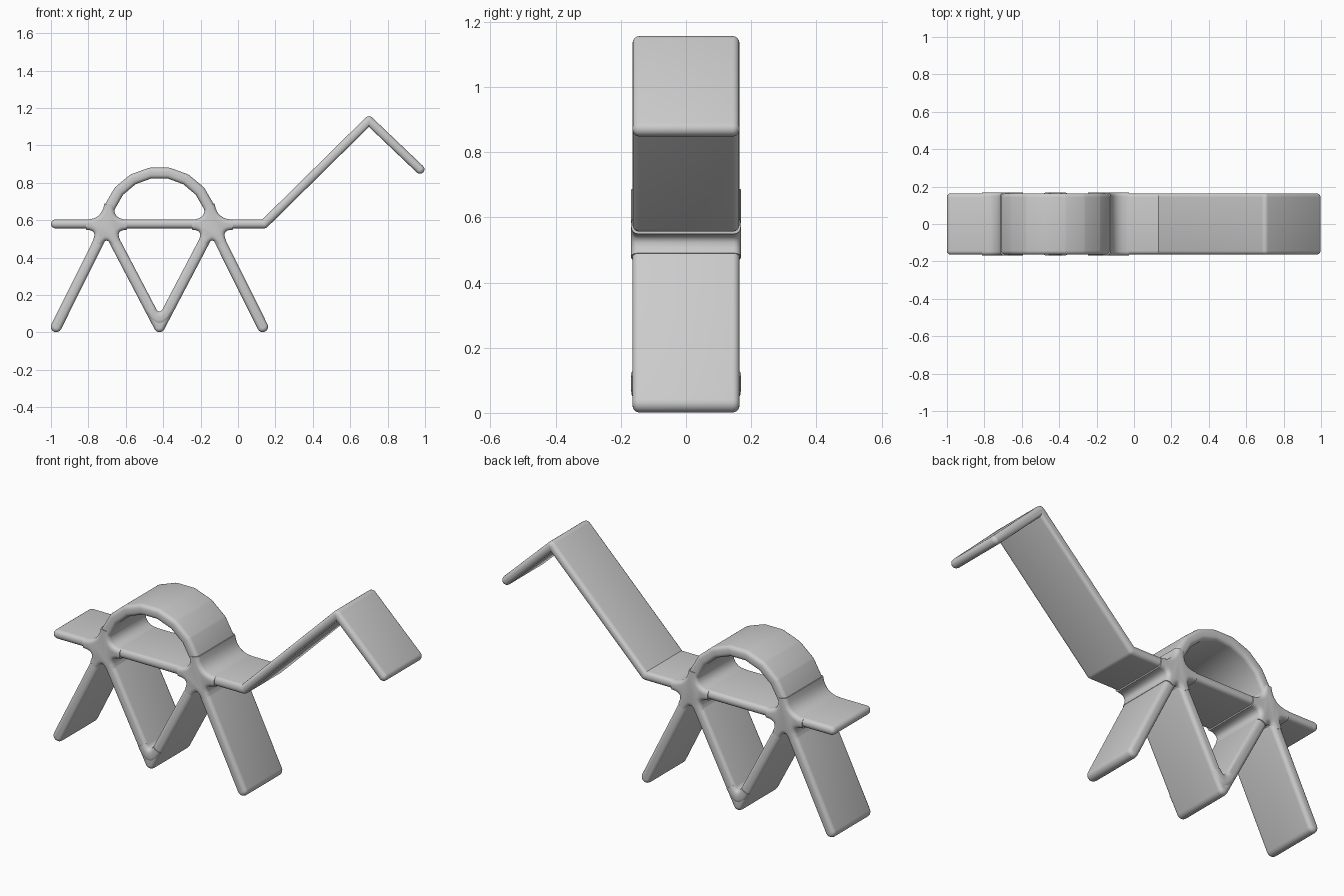
import bpy, bmesh, math
from mathutils import Vector

if "Cube" in bpy.data.objects:
    bpy.data.objects.remove(bpy.data.objects["Cube"], do_unlink=True)

grey = bpy.data.materials.new("plain grey")
grey.use_nodes = True
grey.diffuse_color = (0.6, 0.6, 0.6, 1)
grey.node_tree.nodes["Principled BSDF"].inputs["Base Color"].default_value = (0.6, 0.6, 0.6, 1)

HALF_WIDTH = 0.164
ROUND = 0.021


def left_of(d):
    return Vector((-d.y, d.x))


def polar(angle):
    return Vector((math.cos(angle), math.sin(angle)))


def strip_outline(path, h):
    """Outline of a thick polyline with rounded ends and outer bends."""
    pts = [Vector(p) for p in path]
    loop = pts + pts[-2:0:-1]
    out = []
    for i, p in enumerate(loop):
        d_in = (p - loop[i - 1]).normalized()
        d_out = (loop[(i + 1) % len(loop)] - p).normalized()
        n_in, n_out = left_of(d_in), left_of(d_out)
        cross = d_in.x * d_out.y - d_in.y * d_out.x
        if cross > 1e-5:
            out.append(p + (n_in + n_out) * h / (1 + n_in.dot(n_out)))
        else:
            turn = math.acos(max(-1, min(1, d_in.dot(d_out))))
            start = math.atan2(n_in.y, n_in.x)
            steps = max(1, math.ceil(turn / math.radians(23)))
            out += [p + polar(start - turn * k / steps) * h for k in range(steps + 1)]
    return out


def hub_outline(centre, angles, h, reach):
    """Star of arms joined by concave fillets."""
    c, out = Vector(centre), []
    angles = sorted(math.radians(a % 360) for a in angles)
    for i, a in enumerate(angles):
        b = angles[(i + 1) % len(angles)]
        gap = (b - a) % math.tau
        p0 = polar(a) * reach + left_of(polar(a)) * h
        p2 = polar(b) * reach - left_of(polar(b)) * h
        p1 = polar(a + gap / 2) * h / math.sin(gap / 2)
        for k in range(7):
            t = k / 6
            out.append(c + p0 * (1 - t) ** 2 + p1 * 2 * t * (1 - t) + p2 * t * t)
    return out


def build(name, outline, h, half_width=HALF_WIDTH):
    """Loft an outline across y with rounded rims."""
    levels = []
    for k in range(5):
        a = math.pi / 2 * k / 4
        levels.append((half_width - ROUND * (1 - math.sin(a)), h - ROUND * (1 - math.cos(a))))
    levels = [(-y, s) for y, s in reversed(levels)] + levels
    bm = bmesh.new()
    rings = [[bm.verts.new((p.x, y, p.y)) for p in outline(s)] for y, s in levels]
    n = len(rings[0])
    for lower, upper in zip(rings, rings[1:]):
        for i in range(n):
            j = (i + 1) % n
            bm.faces.new((lower[i], lower[j], upper[j], upper[i]))
    bm.faces.new(rings[0])
    bm.faces.new(rings[-1][::-1])
    bmesh.ops.recalc_face_normals(bm, faces=bm.faces)
    mesh = bpy.data.meshes.new(name)
    bm.to_mesh(mesh)
    bm.free()
    mesh.materials.append(grey)
    obj = bpy.data.objects.new(name, mesh)
    bpy.context.collection.objects.link(obj)
    bpy.ops.object.select_all(action='DESELECT')
    obj.select_set(True)
    bpy.context.view_layer.objects.active = obj
    bpy.ops.object.shade_smooth_by_angle(angle=math.radians(35))


def strip(name, path, h):
    build(name, lambda s: strip_outline(path, s), h)


def hub(name, centre, angles, h, reach):
    build(name, lambda s: hub_outline(centre, angles, s, reach), h, HALF_WIDTH + 0.004)


MID, SPAN, DECK = -0.42, 0.283, 0.58
FOOT = 0.03

# Deck running into the raised neck and drooping head
strip("deck_neck_and_head", [(-0.976, DECK), (0.14, DECK), (0.70, 1.132), (0.973, 0.872)], 0.024)

# Semicircular hump over the deck
arch = [Vector((MID, 0.573)) + polar(math.pi * (1 - k / 9)) * SPAN for k in range(10)]
strip("hump_arch", arch, 0.029)

# Outer legs and the central V
for side, label in ((-1, "right"), (1, "left")):
    strip(label + "_outer_leg", [(MID + side * 0.552, FOOT), (MID + side * SPAN, 0.57)], 0.029)
strip("middle_v_legs", [(MID - SPAN, 0.57), (MID, FOOT), (MID + SPAN, 0.57)], 0.029)

# Filleted joints
for side, label in ((-1, "right"), (1, "left")):
    hub(label + "_joint", (MID + side * SPAN, 0.576), (0, 180, 243, 297, 90 + side * 8), 0.027, 0.11)
hub("v_joint", (MID, FOOT), (62.5, 117.5), 0.028, 0.1)
